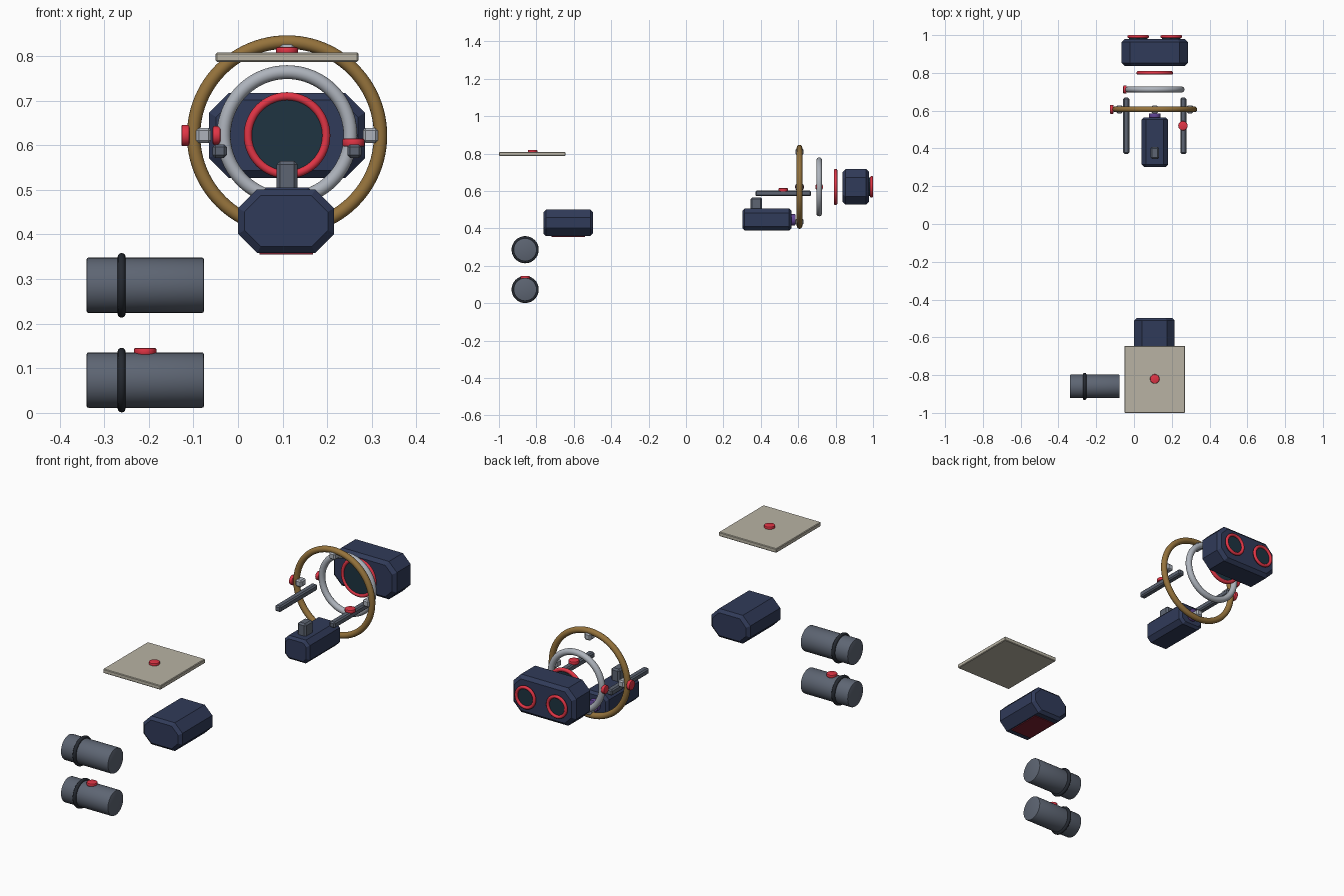
import bpy, bmesh, math
from mathutils import Matrix, Vector

if "Cube" in bpy.data.objects:
    bpy.data.objects.remove(bpy.data.objects["Cube"])

CX, CZ = 0.11, 0.622  # shared optical axis


def mat(name, r, g, b):
    m = bpy.data.materials.new(name)
    m.diffuse_color = (r, g, b, 1)
    m.use_nodes = True
    m.node_tree.nodes["Principled BSDF"].inputs["Base Color"].default_value = m.diffuse_color
    return m


NAVY = mat("navy", 0.03, 0.043, 0.10)
RED = mat("red", 0.75, 0.035, 0.06)
BRONZE = mat("bronze", 0.30, 0.17, 0.045)
SILVER = mat("silver", 0.42, 0.45, 0.50)
STEEL = mat("steel", 0.11, 0.13, 0.17)
DARK = mat("dark_rubber", 0.018, 0.022, 0.03)
CREAM = mat("cream", 0.48, 0.45, 0.37)
GLASS = mat("glass", 0.013, 0.034, 0.053)
WINE = mat("wine_red", 0.20, 0.015, 0.03)
PURPLE = mat("purple", 0.12, 0.06, 0.30)
ROT = {'x': Matrix.Rotation(math.pi / 2, 4, 'Y'),
       'y': Matrix.Rotation(math.pi / 2, 4, 'X'),
       'z': Matrix.Identity(4)}


def finish(bm, name, loc, material, smooth=False):
    bmesh.ops.recalc_face_normals(bm, faces=bm.faces)
    me = bpy.data.meshes.new(name)
    bm.to_mesh(me)
    bm.free()
    ob = bpy.data.objects.new(name, me)
    bpy.context.collection.objects.link(ob)
    ob.location = loc
    me.materials.append(material)
    if smooth:
        bpy.ops.object.select_all(action='DESELECT')
        ob.select_set(True)
        bpy.context.view_layer.objects.active = ob
        bpy.ops.object.shade_smooth_by_angle(angle=math.radians(35))
    return ob


def box(name, loc, size, material, bevel=0.0):
    bm = bmesh.new()
    bmesh.ops.create_cube(bm, size=1)
    bmesh.ops.scale(bm, vec=size, verts=bm.verts)
    if bevel:
        bmesh.ops.bevel(bm, geom=bm.edges[:], offset=bevel, segments=1, affect='EDGES')
    return finish(bm, name, loc, material)


def housing(name, loc, size, chamfer, end):
    """Octagonal body along y with chamfered ends."""
    w, d, h = (s / 2 for s in size)
    rings = []
    bm = bmesh.new()
    for y, inset in ((-d, end), (-d + end, 0), (d - end, 0), (d, end)):
        a, b, c = w - inset, h - inset, chamfer - inset * 0.4
        pts = [(a - c, -b), (a, -b + c), (a, b - c), (a - c, b),
               (-a + c, b), (-a, b - c), (-a, -b + c), (-a + c, -b)]
        rings.append([bm.verts.new((x, y, z)) for x, z in pts])
    for r, s in zip(rings, rings[1:]):
        for i in range(8):
            j = (i + 1) % 8
            bm.faces.new((r[i], r[j], s[j], s[i]))
    bm.faces.new(rings[0])
    bm.faces.new(rings[-1])
    return finish(bm, name, loc, NAVY)


def cyl(name, loc, radius, length, axis, material, bevel=0.0, sides=32):
    bm = bmesh.new()
    bmesh.ops.create_cone(bm, cap_ends=True, segments=sides, radius1=radius,
                          radius2=radius, depth=length)
    if bevel:
        rim = [e for e in bm.edges if abs(e.verts[0].co.z - e.verts[1].co.z) < 1e-6]
        bmesh.ops.bevel(bm, geom=rim, offset=bevel, segments=2, profile=0.5, affect='EDGES')
    bm.transform(ROT[axis])
    return finish(bm, name, loc, material, True)


def torus(name, loc, major, minor, axis, material, n=64, m=16):
    bm = bmesh.new()
    grid = []
    for i in range(n):
        t = 2 * math.pi * i / n
        row = []
        for k in range(m):
            p = 2 * math.pi * k / m
            r = major + minor * math.cos(p)
            row.append(bm.verts.new((r * math.cos(t), r * math.sin(t), minor * math.sin(p))))
        grid.append(row)
    for i in range(n):
        a, b = grid[i], grid[(i + 1) % n]
        for k in range(m):
            q = (k + 1) % m
            bm.faces.new((a[k], b[k], b[q], a[q]))
    bm.transform(ROT[axis])
    return finish(bm, name, loc, material, True)


# Two lamp cylinders with grip rings
for label, z in (("lower", 0.0735), ("upper", 0.286)):
    cyl(f"{label}_barrel", (-0.208, -0.86, z), 0.062, 0.263, 'x', STEEL, 0.004)
    torus(f"{label}_barrel_grip", (-0.261, -0.86, z), 0.0635, 0.009, 'x', DARK, 48, 12)
cyl("barrel_button", (-0.208, -0.86, 0.138), 0.025, 0.016, 'z', RED, 0.004, 24)

# Flat plate with button
box("top_plate", (CX, -0.8225, 0.7975), (0.32, 0.355, 0.021), CREAM, 0.003)
cyl("plate_button", (CX, -0.82, 0.812), 0.025, 0.016, 'z', RED, 0.004, 24)

# Front housing with underside pad
housing("front_housing", (0.108, -0.63, 0.43), (0.215, 0.265, 0.142), 0.042, 0.014)
box("underside_pad", (0.108, -0.63, 0.36), (0.12, 0.18, 0.01), WINE)

# Motor housing with top bracket and lens
housing("motor_housing", (CX, 0.433, 0.447), (0.138, 0.262, 0.117), 0.022, 0.012)
box("motor_bracket", (CX, 0.376, 0.53), (0.047, 0.062, 0.07), STEEL, 0.008)
cyl("motor_lens", (CX, 0.572, 0.446), 0.03, 0.028, 'y', PURPLE, 0.004)

# Side rails
for side, s in (("left", -1), ("right", 1)):
    box(f"{side}_rail", (CX + s * 0.151, 0.52, 0.587), (0.032, 0.297, 0.03), STEEL, 0.006)
cyl("rail_knob", (CX + 0.149, 0.52, 0.606), 0.025, 0.018, 'z', RED, 0.004, 24)

# Bronze outer ring with four guide blocks and side knob
torus("outer_ring", (CX, 0.607, CZ), 0.2095, 0.015, 'y', BRONZE, 96)
for i in range(4):
    a = i * math.pi / 2
    box(f"guide_block_{i + 1}",
        (CX + 0.187 * math.cos(a), 0.607, CZ + 0.187 * math.sin(a)),
        (0.034, 0.042, 0.034), SILVER, 0.006)
cyl("outer_ring_knob", (CX - 0.228, 0.607, CZ), 0.024, 0.018, 'x', RED, 0.004, 24)

# Silver inner ring with side knob
torus("inner_ring", (CX, 0.712, CZ), 0.142, 0.0155, 'y', SILVER, 80)
cyl("inner_ring_knob", (CX - 0.158, 0.712, CZ), 0.021, 0.018, 'x', RED, 0.004, 24)

# Lens with red rim
torus("lens_rim", (CX, 0.80, CZ), 0.0875, 0.0095, 'y', RED, 64, 12)
cyl("lens_glass", (CX, 0.80, CZ), 0.085, 0.008, 'y', GLASS, 0, 64)

# Rear viewer with two eyepieces
housing("viewer_housing", (CX, 0.908, CZ), (0.35, 0.142, 0.19), 0.044, 0.016)
for side, s in (("left", -1), ("right", 1)):
    x = CX + s * 0.0875
    torus(f"{side}_eyepiece_rim", (x, 0.992, CZ), 0.05, 0.008, 'y', RED, 48, 12)
    cyl(f"{side}_eyepiece_glass", (x, 0.983, CZ), 0.049, 0.014, 'y', GLASS, 0, 48)
